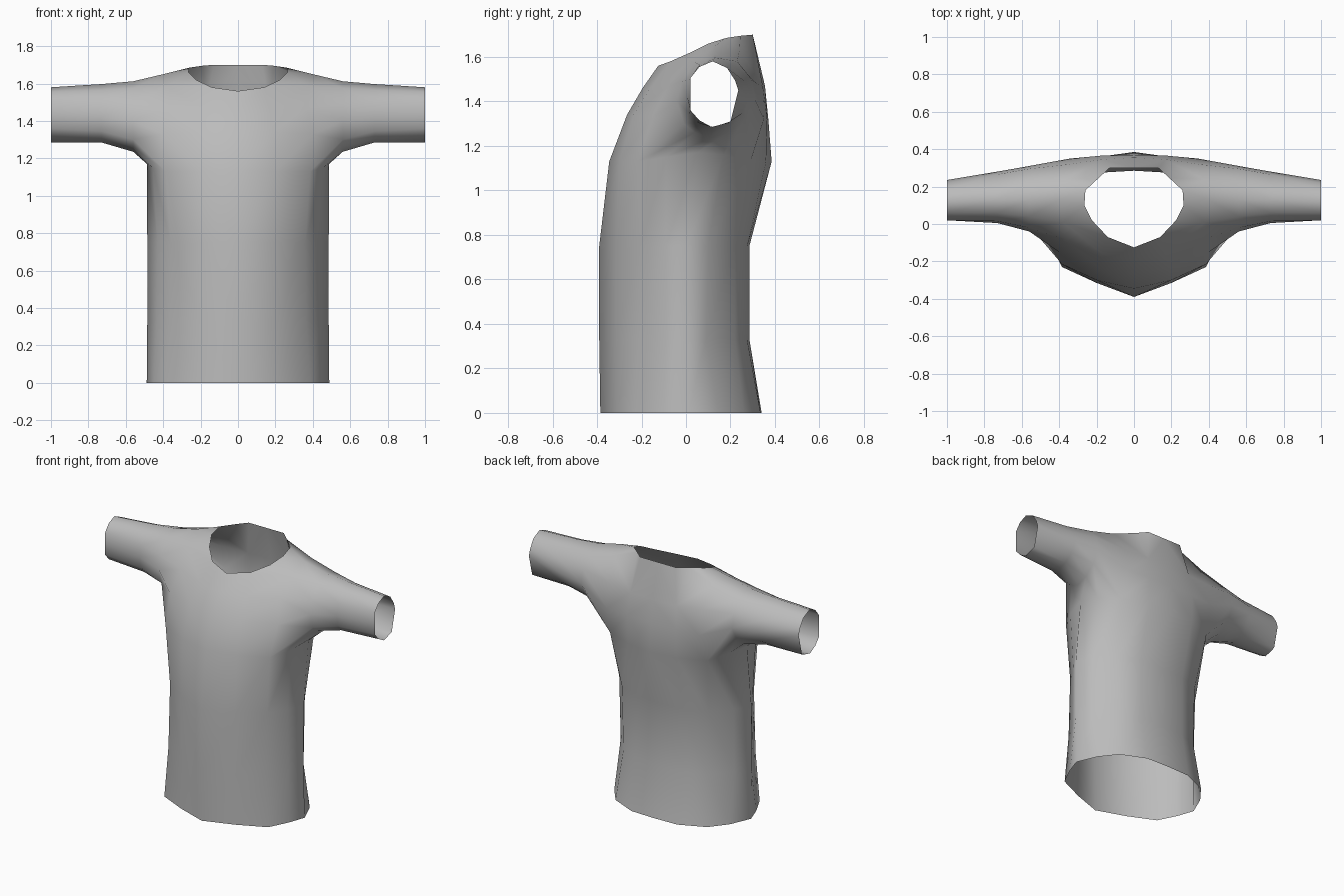
import bpy, bmesh

cube = bpy.data.objects.get("Cube")
if cube:
    bpy.data.objects.remove(cube, do_unlink=True)

cloth = bpy.data.materials.new("cloth_grey")
cloth.use_nodes = True
GREY = (0.5, 0.5, 0.5, 1)
cloth.diffuse_color = GREY
bsdf = cloth.node_tree.nodes["Principled BSDF"]
bsdf.inputs["Base Color"].default_value = GREY
bsdf.inputs["Roughness"].default_value = 0.8

bm = bmesh.new()


def verts(points):
    return [bm.verts.new(p) for p in points]


def strip(a, b, closed=False):
    """Join two equally long rows of vertices with quads."""
    n = len(a)
    for i in range(n if closed else n - 1):
        j = (i + 1) % n
        bm.faces.new((a[i], a[j], b[j], b[i]))


# Torso half rings, front centre to back centre, by height
torso = {
    0.00: [(0, -.385), (.2, -.315), (.385, -.23), (.45, -.1), (.488, .01),
           (.43, .145), (.34, .26), (.17, .335), (0, .34)],
    0.33: [(0, -.39), (.2, -.315), (.365, -.215), (.435, -.09), (.485, 0),
           (.42, .09), (.31, .22), (.17, .275), (0, .285)],
    0.75: [(0, -.39), (.2, -.315), (.36, -.205), (.43, -.09), (.485, 0),
           (.425, .1), (.32, .22), (.17, .275), (0, .285)],
    1.13: [(0, -.345), (.2, -.30), (.385, -.215), (.455, -.09), (.487, .05),
           (.445, .17), (.36, .29), (.18, .36), (0, .385)],
}
rings = [verts([(x, y, z) for x, y in ring]) for z, ring in torso.items()]
for low, high in zip(rings, rings[1:]):
    strip(low, high)
chest = rings[-1]

# Raised underarm
for v, z in zip(chest[3:6], (1.15, 1.17, 1.16)):
    v.co.z = z

# Chest and upper back panels between the armholes
front1 = verts([(0, -.265, 1.34), (.19, -.235, 1.34), (.40, -.15, 1.33)])
front2 = verts([(0, -.195, 1.46), (.17, -.16, 1.46), (.37, -.08, 1.47)])
back1 = verts([(.34, .35, 1.32), (.18, .365, 1.32), (0, .37, 1.32)])
back2 = verts([(.34, .32, 1.48), (.17, .345, 1.47), (0, .355, 1.47)])
strip(chest[:3], front1)
strip(front1, front2)
strip(chest[6:], back1)
strip(back1, back2)

# Neckline and shoulder
neck = verts([(0, -.125, 1.56), (.14, -.07, 1.58), (.225, .02, 1.62), (.265, .10, 1.66),
              (.26, .18, 1.685), (.19, .245, 1.695), (.13, .30, 1.70), (0, .30, 1.70)])
s_front, s_top, s_back = verts([(.38, .01, 1.585), (.40, .13, 1.65), (.37, .24, 1.625)])
for face in [
    (front2[0], front2[1], neck[1], neck[0]),
    (front2[1], front2[2], s_front, neck[1]),
    (neck[1], s_front, neck[2]),
    (s_front, s_top, neck[3], neck[2]),
    (s_top, s_back, neck[4], neck[3]),
    (s_back, neck[5], neck[4]),
    (s_back, back2[0], back2[1], neck[5]),
    (back2[1], neck[6], neck[5]),
    (back2[1], back2[2], neck[7], neck[6]),
]:
    bm.faces.new(face)

# Sleeve rings (y, z), from the armhole out to the open cuff
armhole = chest[2:7] + [back1[0], back2[0], s_back, s_top, s_front, front2[2], front1[2]]
sleeve = {
    0.56: [(-.01, 1.30), (.04, 1.26), (.11, 1.235), (.19, 1.26), (.265, 1.325), (.31, 1.41),
           (.295, 1.50), (.23, 1.58), (.13, 1.612), (.04, 1.575), (-.02, 1.49), (-.04, 1.40)],
    0.73: [(.015, 1.345), (.05, 1.305), (.12, 1.285), (.19, 1.30), (.25, 1.345), (.28, 1.42),
           (.265, 1.49), (.2, 1.565), (.13, 1.597), (.06, 1.565), (.015, 1.50), (.005, 1.42)],
    1.00: [(.02, 1.36), (.06, 1.315), (.115, 1.285), (.165, 1.298), (.2, 1.31), (.235, 1.45),
           (.22, 1.495), (.185, 1.55), (.12, 1.58), (.06, 1.555), (.02, 1.505), (.02, 1.43)],
}
last = armhole
for x, ring in sleeve.items():
    cuff = verts([(x, y, z) for y, z in ring])
    strip(last, cuff, closed=True)
    last = cuff

for f in bm.faces:
    f.smooth = True

mesh = bpy.data.meshes.new("shirt")
bm.to_mesh(mesh)
bm.free()
mesh.materials.append(cloth)
shirt = bpy.data.objects.new("shirt", mesh)
bpy.context.collection.objects.link(shirt)

# Other half
mirror = shirt.modifiers.new("mirror", "MIRROR")
mirror.use_axis[0] = True
mirror.use_clip = True
mirror.merge_threshold = 0.001
